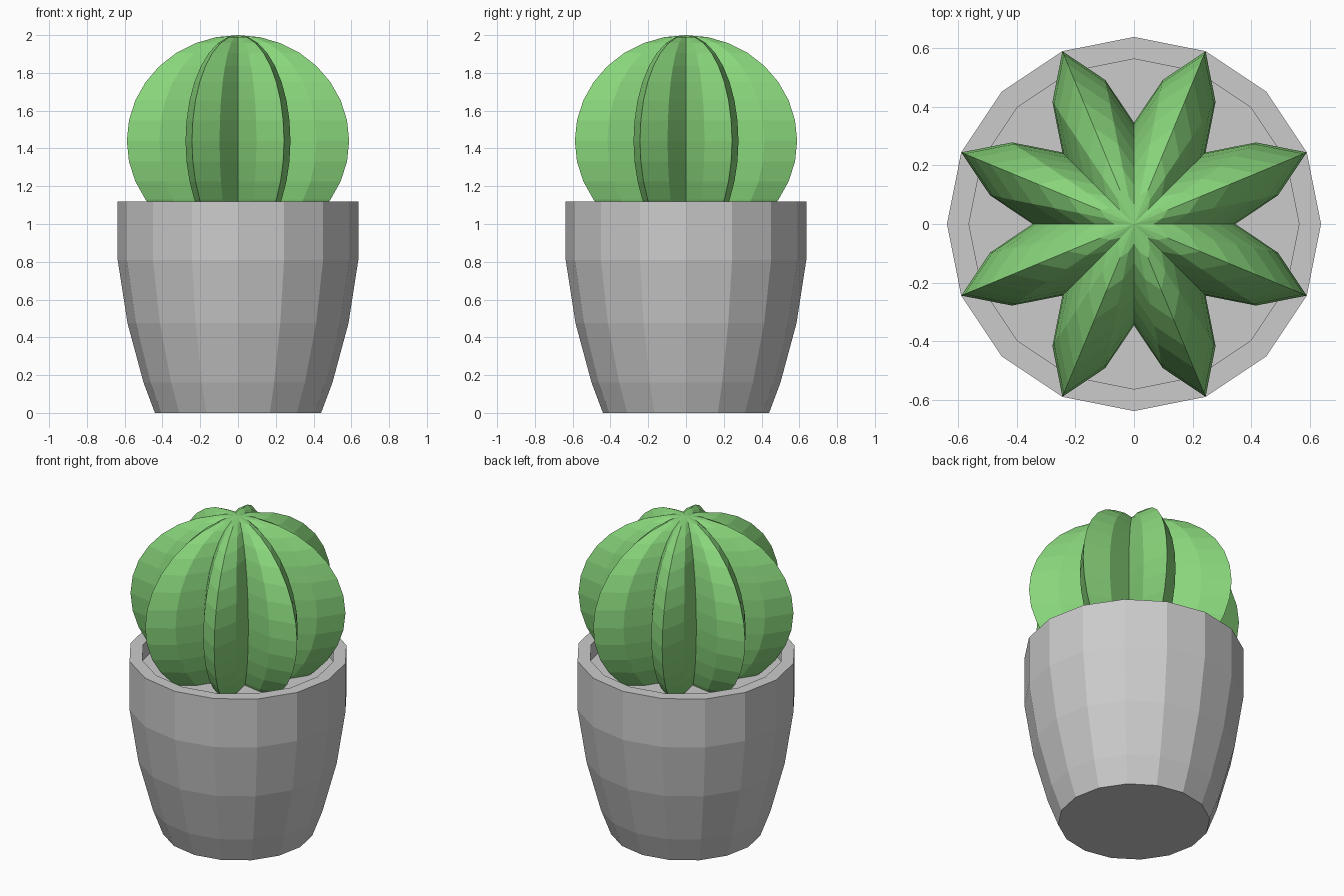
import bpy, bmesh
from math import sin, cos, pi

if "Cube" in bpy.data.objects:
    bpy.data.objects.remove(bpy.data.objects["Cube"])


def lathe(name, rings, bottom_pole, top_pole, radius_at, segs):
    """Skin rings of (radius, z), bottom to top, and close both ends.
    A pole height closes with a fan, None closes with a flat cap."""
    bm = bmesh.new()
    rows = []
    for r, z in rings:
        rows.append([bm.verts.new((r * radius_at(i) * cos(2 * pi * i / segs),
                                   r * radius_at(i) * sin(2 * pi * i / segs), z))
                     for i in range(segs)])
    for a, b in zip(rows, rows[1:]):
        for i in range(segs):
            j = (i + 1) % segs
            bm.faces.new((a[i], a[j], b[j], b[i]))
    for row, pole in ((rows[0], bottom_pole), (rows[-1], top_pole)):
        if pole is None:
            bm.faces.new(row)
        else:
            tip = bm.verts.new((0, 0, pole))
            for i in range(segs):
                bm.faces.new((row[i], row[(i + 1) % segs], tip))
    bmesh.ops.recalc_face_normals(bm, faces=bm.faces)
    mesh = bpy.data.meshes.new(name)
    bm.to_mesh(mesh)
    bm.free()
    obj = bpy.data.objects.new(name, mesh)
    bpy.context.collection.objects.link(obj)
    return obj


# Pot: outer wall, rim, and recessed soil level
pot_profile = [(0.44, 0), (0.50, 0.16), (0.585, 0.475), (0.637, 0.81),
               (0.637, 1.12), (0.562, 1.12), (0.562, 1.02)]
lathe("pot", pot_profile, None, None, lambda i: 1, 16)

# Cactus: sphere of 32 segments whose ribs peak midway between the axes
RIB = [0.345, 0.50, 0.637, 0.50]
CENTRE, HEIGHT, RINGS = 1.44, 0.56, 16
angles = [-pi / 2 + pi * k / RINGS for k in range(1, RINGS)]
cactus = lathe("cactus", [(cos(a), CENTRE + HEIGHT * sin(a)) for a in angles],
               CENTRE - HEIGHT, CENTRE + HEIGHT, lambda i: RIB[i % 4], 32)

green = bpy.data.materials.new("cactus_green")
green.diffuse_color = (0.25, 0.67, 0.2, 1)
green.use_nodes = True
green.node_tree.nodes["Principled BSDF"].inputs["Base Color"].default_value = green.diffuse_color
cactus.data.materials.append(green)
